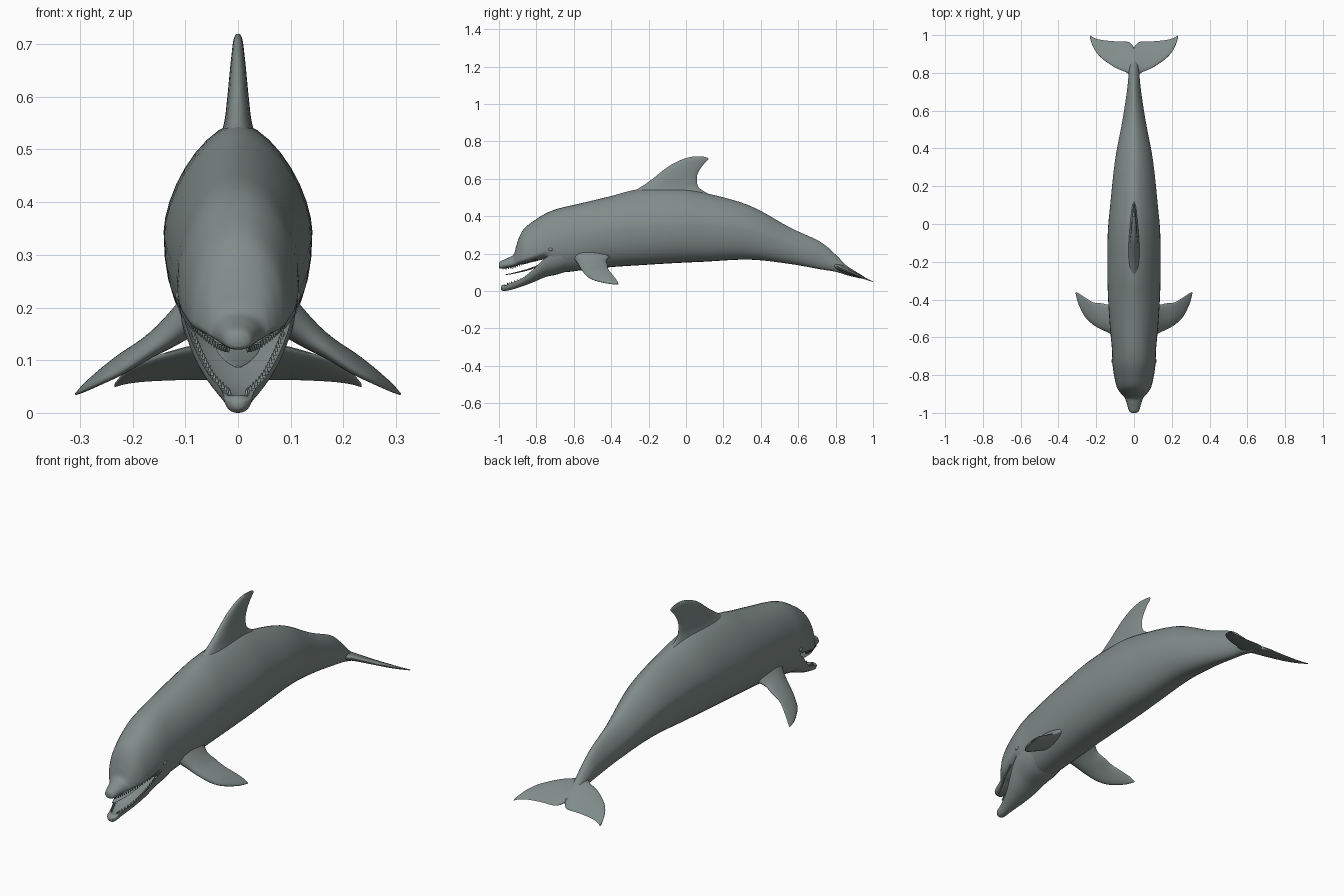
import bpy
import bmesh
import math
from mathutils import Vector, Matrix

cube = bpy.data.objects.get("Cube")
if cube:
    bpy.data.objects.remove(cube, do_unlink=True)

# One skin colour for the whole animal
SKIN = (0.22, 0.265, 0.255, 1.0)
skin = bpy.data.materials.new("grey_skin")
skin.use_nodes = True
skin.diffuse_color = SKIN
skin.node_tree.nodes["Principled BSDF"].inputs["Base Color"].default_value = SKIN


def finish(name, bm, sharp_angle=60):
    """Turn a bmesh into a smooth shaded object."""
    bmesh.ops.recalc_face_normals(bm, faces=bm.faces)
    mesh = bpy.data.meshes.new(name)
    bm.to_mesh(mesh)
    bm.free()
    mesh.materials.append(skin)
    obj = bpy.data.objects.new(name, mesh)
    bpy.context.collection.objects.link(obj)
    bpy.ops.object.select_all(action="DESELECT")
    obj.select_set(True)
    bpy.context.view_layer.objects.active = obj
    bpy.ops.object.shade_smooth_by_angle(angle=math.radians(sharp_angle))
    return obj


def smooth_stations(rows, steps=5):
    """Catmull-Rom interpolation through rows of numbers."""
    rows = [Vector(row) for row in rows]
    padded = [rows[0]] + rows + [rows[-1]]
    result = []
    for a, b, c, d in zip(padded, padded[1:], padded[2:], padded[3:]):
        for i in range(steps):
            t = i / steps
            result.append(b + (c - a) * (t / 2)
                          + (a * 2 - b * 5 + c * 4 - d) * (t * t / 2)
                          + (b * 3 - a - c * 3 + d) * (t ** 3 / 2))
    return result + [rows[-1]]


def skin_rings(bm, rings):
    """Bridge closed rings of points and cap both ends."""
    loops = [[bm.verts.new(point) for point in ring] for ring in rings]
    for first, second in zip(loops, loops[1:]):
        for i in range(len(first)):
            j = (i + 1) % len(first)
            bm.faces.new((first[i], first[j], second[j], second[i]))
    bm.faces.new(loops[0])
    bm.faces.new(reversed(loops[-1]))


def rounded(value, power):
    return math.copysign(abs(value) ** (2 / power), value)


def loft_along_y(name, stations, top_power, bottom_power, sides=36):
    """Rows hold y, half width, top, height of the widest line, bottom."""
    rings = []
    for y, width, top, middle, bottom in smooth_stations(stations):
        ring = []
        for i in range(sides):
            angle = math.tau * i / sides
            c, s = math.cos(angle), math.sin(angle)
            power = top_power(y) if s > 0 else bottom_power
            height = top - middle if s > 0 else middle - bottom
            ring.append((width * rounded(c, power), y,
                         middle + height * rounded(s, power)))
        rings.append(ring)
    bm = bmesh.new()
    skin_rings(bm, rings)
    return finish(name, bm)


def fin(name, stations, normal, side=1, sides=24):
    """Rows hold leading point, trailing point and half thickness."""
    normal = Vector(normal).normalized()
    rings = []
    for row in smooth_stations([(*a, *b, t) for a, b, t in stations]):
        lead, trail, thick = Vector(row[:3]), Vector(row[3:6]), row[6]
        ring = []
        for i in range(sides):
            angle = math.tau * i / sides
            along = (1 - math.cos(angle)) / 2
            bulge = thick * math.sin(angle) * (1.25 - 0.6 * along)
            point = lead.lerp(trail, along) + normal * bulge
            point.x *= side
            ring.append(point)
        rings.append(ring)
    bm = bmesh.new()
    skin_rings(bm, rings)
    return finish(name, bm)


# Body, from the upper jaw over the forehead to the tail stock
loft_along_y("body", [
    (-1.0, .012, .150, .138, .125), (-.99, .026, .160, .138, .12),
    (-.955, .037, .176, .145, .123), (-.922, .048, .195, .15, .13),
    (-.908, .06, .24, .16, .134), (-.89, .075, .293, .17, .14),
    (-.86, .092, .34, .18, .145), (-.8, .106, .385, .2, .16),
    (-.75, .113, .415, .22, .165), (-.71, .115, .432, .24, .11),
    (-.66, .117, .447, .26, .1), (-.55, .127, .472, .29, .112),
    (-.4, .137, .508, .32, .128), (-.25, .141, .545, .34, .138),
    (-.05, .139, .55, .35, .15), (.1, .126, .525, .35, .157),
    (.34, .1, .457, .32, .168), (.555, .06, .34, .24, .145),
    (.715, .036, .265, .19, .117), (.8, .028, .195, .145, .103),
    (.86, .02, .135, .115, .085), (.93, .008, .09, .08, .068),
], lambda y: 2.1 - 0.5 * min(1, max(0, (y + .75) / .5)), 2.3)

# Lower jaw, hollowed by a floor that lies below its rim
loft_along_y("lower_jaw", [
    (-.99, .012, .024, .022, .008), (-.975, .024, .034, .025, .0),
    (-.93, .033, .032, .046, .008), (-.87, .055, .047, .072, .027),
    (-.81, .082, .075, .122, .05), (-.75, .102, .11, .178, .075),
    (-.68, .109, .15, .2, .091), (-.6, .1, .17, .2, .122),
], lambda y: 1.7, 2.2)

# Tongue, a thin sheet in the open mouth
loft_along_y("tongue", [
    (-.965, .006, .089, .087, .085), (-.9, .026, .104, .1, .097),
    (-.82, .042, .128, .122, .118), (-.72, .05, .172, .165, .16),
], lambda y: 2, 2)


# Teeth, rows of little cones along both jaws
def tooth_row(name, path, tip_up, count=18):
    bm = bmesh.new()
    points = smooth_stations(path, count // (len(path) - 1))
    flip = Matrix.Rotation(0 if tip_up else math.pi, 4, "X")
    for point in points:
        for side in (-1, 1):
            place = Matrix.Translation((point.x * side, point.y, point.z))
            bmesh.ops.create_cone(bm, segments=8, cap_ends=True, depth=.012,
                                  radius1=.004, radius2=.001,
                                  matrix=place @ flip)
    return finish(name, bm)


tooth_row("lower_teeth", [(.016, -.955, .04), (.045, -.87, .07),
                          (.069, -.81, .115), (.085, -.765, .155)], True)
tooth_row("upper_teeth", [(.018, -.98, .121), (.036, -.93, .125),
                          (.065, -.87, .145), (.088, -.8, .168)], False)

# Back fin, swept to the rear with a flared root
fin("dorsal_fin", [
    ((0, -.38, .48), (0, .2, .48), .05),
    ((0, -.26, .545), (0, .078, .545), .028),
    ((0, -.185, .595), (0, .058, .595), .021),
    ((0, -.135, .635), (0, .066, .635), .017),
    ((0, -.08, .675), (0, .092, .675), .013),
    ((0, -.015, .706), (0, .12, .706), .009),
    ((0, .035, .719), (0, .1, .718), .004),
], (1, 0, 0))


# Tail flukes lie on one sloping plane
def on_fluke(x, y):
    return (x, y, .135 - (y - .8) * .43)


FLUKE = [(on_fluke(x, lead), on_fluke(x, trail), thick)
         for x, lead, trail, thick in (
             (0, .74, .935, .024), (.03, .795, .964, .016),
             (.1, .828, .967, .011), (.17, .877, .974, .008),
             (.21, .925, .985, .005), (.234, .985, 1.0, .002))]

FLIPPER = [
    ((.08, -.61, .19), (.08, -.39, .2), .04),
    ((.13, -.577, .145), (.13, -.425, .165), .027),
    ((.17, -.56, .115), (.17, -.42, .14), .019),
    ((.22, -.53, .08), (.215, -.415, .115), .014),
    ((.26, -.49, .058), (.25, -.395, .09), .01),
    ((.295, -.42, .041), (.285, -.372, .06), .006),
    ((.309, -.365, .035), (.306, -.36, .037), .002),
]

# Paired parts on both sides
for label, side in (("left", 1), ("right", -1)):
    fin(label + "_fluke", FLUKE, (0, .4, .92), side)
    fin(label + "_flipper", FLIPPER, (.5, -.15, .83), side)
    bm = bmesh.new()
    bmesh.ops.create_uvsphere(
        bm, u_segments=16, v_segments=10, radius=.012,
        matrix=Matrix.Translation((.113 * side, -.725, .222))
        @ Matrix.Diagonal((.5, 1.1, .7, 1)))
    finish(label + "_eye", bm)
